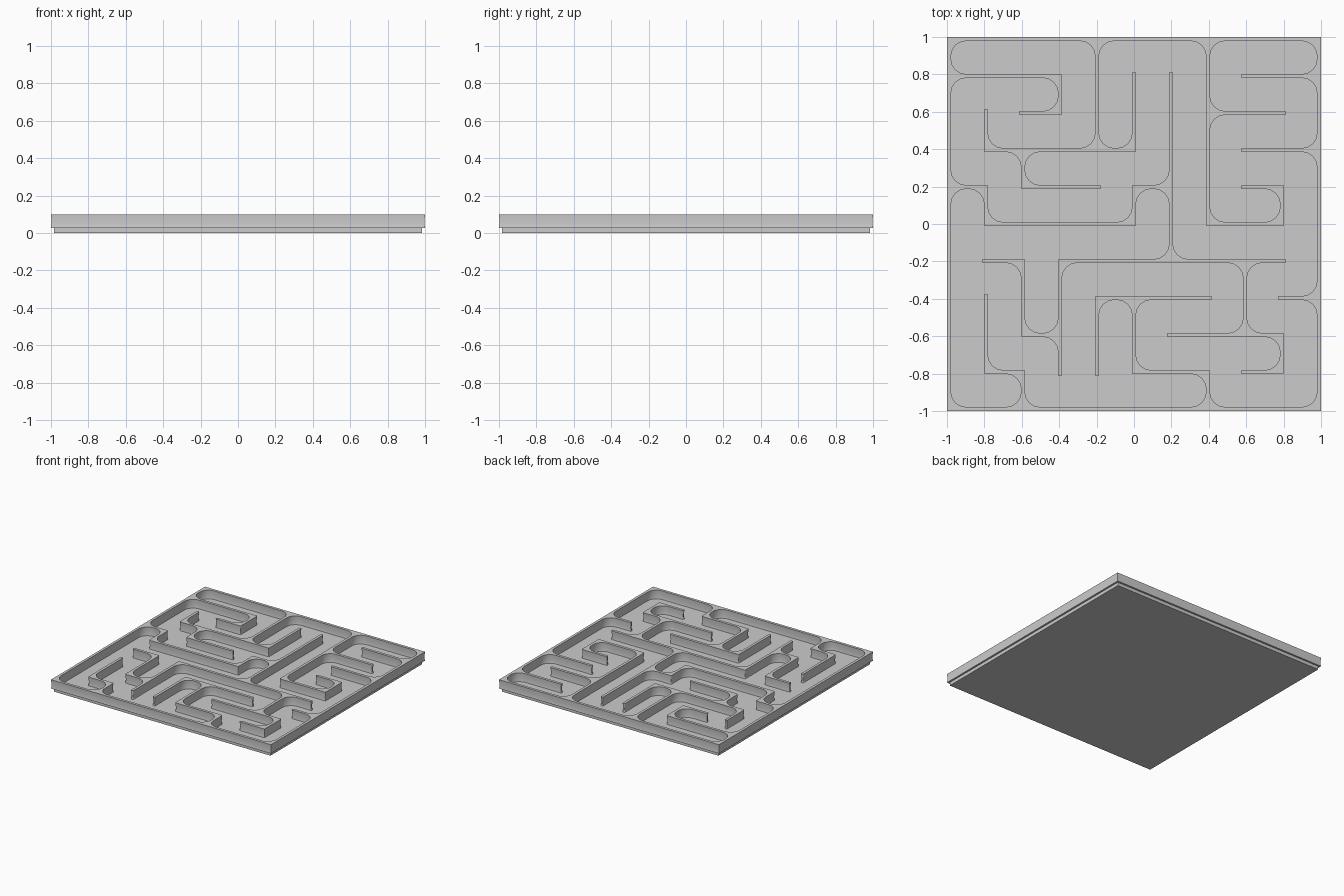
import bpy
import math
from mathutils import Vector
from mathutils.geometry import tessellate_polygon

if "Cube" in bpy.data.objects:
    bpy.data.objects.remove(bpy.data.objects["Cube"])

P, T, E = 0.1978, 0.011, 0.021      # cell pitch, half wall thickness, free end overhang
FLOOR, TOP = 0.028, 0.1

# Wall centre lines as polylines on the cell grid (-5..5)
PATHS = [
    [(-5, -5), (5, -5), (5, 5), (-5, 5), (-5, -5)],
    [(-5, 4), (-2, 4), (-2, 3), (-3, 3)],
    [(-1, 5), (-1, 2)],
    [(-4, 3), (-4, 2), (0, 2), (0, 4)],
    [(-3, 2), (-3, 1), (-1, 1)],
    [(-5, 1), (-4, 1), (-4, 0), (0, 0), (0, 1), (1, 1)],
    [(1, 4), (1, -1)],
    [(4, -1), (-2, -1), (-2, -4)],
    [(3, -1), (3, -3)],
    [(1, -3), (4, -3), (4, -4), (3, -4)],
    [(-4, -1), (-3, -1), (-3, -3), (-2, -3)],
    [(-4, -2), (-4, -4), (-3, -4), (-3, -5)],
    [(-1, -4), (-1, -2), (2, -2)],
    [(0, -2), (0, -4), (2, -4), (2, -5)],
    [(2, 5), (2, 0), (4, 0), (4, 1), (3, 1)],
    [(2, 3), (4, 3)],
    [(3, 4), (5, 4)],
    [(3, 2), (5, 2)],
    [(4, -2), (5, -2)],
]


def sign(v):
    return (v > 0) - (v < 0)


# Split paths into unit segments and find free ends
segments, degree = set(), {}
for path in PATHS:
    for (ax, ay), (bx, by) in zip(path, path[1:]):
        dx, dy = sign(bx - ax), sign(by - ay)
        for k in range(max(abs(bx - ax), abs(by - ay))):
            p = (ax + dx * k, ay + dy * k)
            segments.add(tuple(sorted((p, (p[0] + dx, p[1] + dy)))))
for a, b in segments:
    for n in (a, b):
        degree[n] = degree.get(n, 0) + 1

# Fine raster: four lines per grid index (-E, -T, +T, +E)
lines = [i * P + o for i in range(-5, 6) for o in (-E, -T, T, E)]
filled = set()
for a, b in segments:
    fa, fb = (degree[n] == 1 for n in (a, b))
    lo, hi = (0 if fa else 1), (3 if fb else 2)
    horizontal = a[1] == b[1]
    ia, ja = (a[0] + 5) * 4, (a[1] + 5) * 4
    for k in range(lo, 4 + hi):
        filled.add((ia + k, ja + 1) if horizontal else (ia + 1, ja + k))

# Trace the outlines with solid on the left
follow = {}
for i, j in filled:
    if (i, j - 1) not in filled:
        follow[(i, j)] = (i + 1, j)
    if (i + 1, j) not in filled:
        follow[(i + 1, j)] = (i + 1, j + 1)
    if (i, j + 1) not in filled:
        follow[(i + 1, j + 1)] = (i, j + 1)
    if (i - 1, j) not in filled:
        follow[(i, j + 1)] = (i, j)


def trace():
    loops = []
    while follow:
        p = next(iter(follow))
        loop = []
        while p in follow:
            loop.append(Vector((lines[p[0]], lines[p[1]])))
            p = follow.pop(p)
        loops.append(loop)
    return loops


def round_loop(pts):
    """Large fillets in inside corners, small ones on wall ends."""
    out = []
    for k, p in enumerate(pts):
        d0 = (p - pts[k - 1]).normalized()
        d1 = (pts[(k + 1) % len(pts)] - p).normalized()
        turn = d0.x * d1.y - d0.y * d1.x
        if abs(turn) < 0.5:
            continue
        if max(abs(p.x), abs(p.y)) > 0.995:
            out.append(p)
            continue
        r, n = (0.08, 8) if turn < 0 else (0.008, 4)
        centre = p - d0 * r + d1 * r
        for s in range(n + 1):
            a = s / n * math.pi / 2
            out.append(centre - d1 * r * math.cos(a) + d0 * r * math.sin(a))
    return out


def inset(pts, d):
    """Move an outline into the solid by d."""
    out = []
    for k, p in enumerate(pts):
        d0 = (p - pts[k - 1]).normalized()
        d1 = (pts[(k + 1) % len(pts)] - p).normalized()
        n0, n1 = Vector((-d0.y, d0.x)), Vector((-d1.y, d1.x))
        out.append(p + (n0 + n1) * d / (1 + n0.dot(n1)))
    return out


def make_object(name, verts, faces):
    mesh = bpy.data.meshes.new(name)
    mesh.from_pydata(verts, [], faces)
    mesh.update()
    obj = bpy.data.objects.new(name, mesh)
    bpy.context.collection.objects.link(obj)
    return obj


# Maze walls: outline stacked in layers, slightly waisted at mid height
loops = [round_loop(l) for l in trace()]
count = sum(len(l) for l in loops)
layers = [(FLOOR - 0.001, 0.0), (0.053, 0.004), (TOP, 0.0)]
verts, faces = [], []
for z, d in layers:
    for l in loops:
        verts += [(p.x, p.y, z) for p in inset(l, d)]
for level in range(len(layers) - 1):
    start = level * count
    for l in loops:
        n = len(l)
        for k in range(n):
            a, b = start + k, start + (k + 1) % n
            faces.append((a, b, b + count, a + count))
        start += n
top = (len(layers) - 1) * count
for tri in tessellate_polygon([[Vector((p.x, p.y, 0)) for p in l] for l in loops]):
    a, b, c = (Vector(verts[i]) for i in tri)
    t = tri if (b - a).cross(c - a).z > 0 else tri[::-1]
    faces.append(tuple(i + top for i in t))
    faces.append(tuple(t[::-1]))
walls = make_object("maze_walls", verts, faces)
bpy.context.view_layer.objects.active = walls
walls.select_set(True)
bpy.ops.object.shade_smooth_by_angle(angle=math.radians(15))

# Base plate forming the floor, slightly smaller than the frame
bpy.ops.mesh.primitive_cube_add(size=1, location=(0, 0, FLOOR / 2))
base = bpy.context.object
base.name = "base_plate"
base.scale = (1.97, 1.97, FLOOR)
